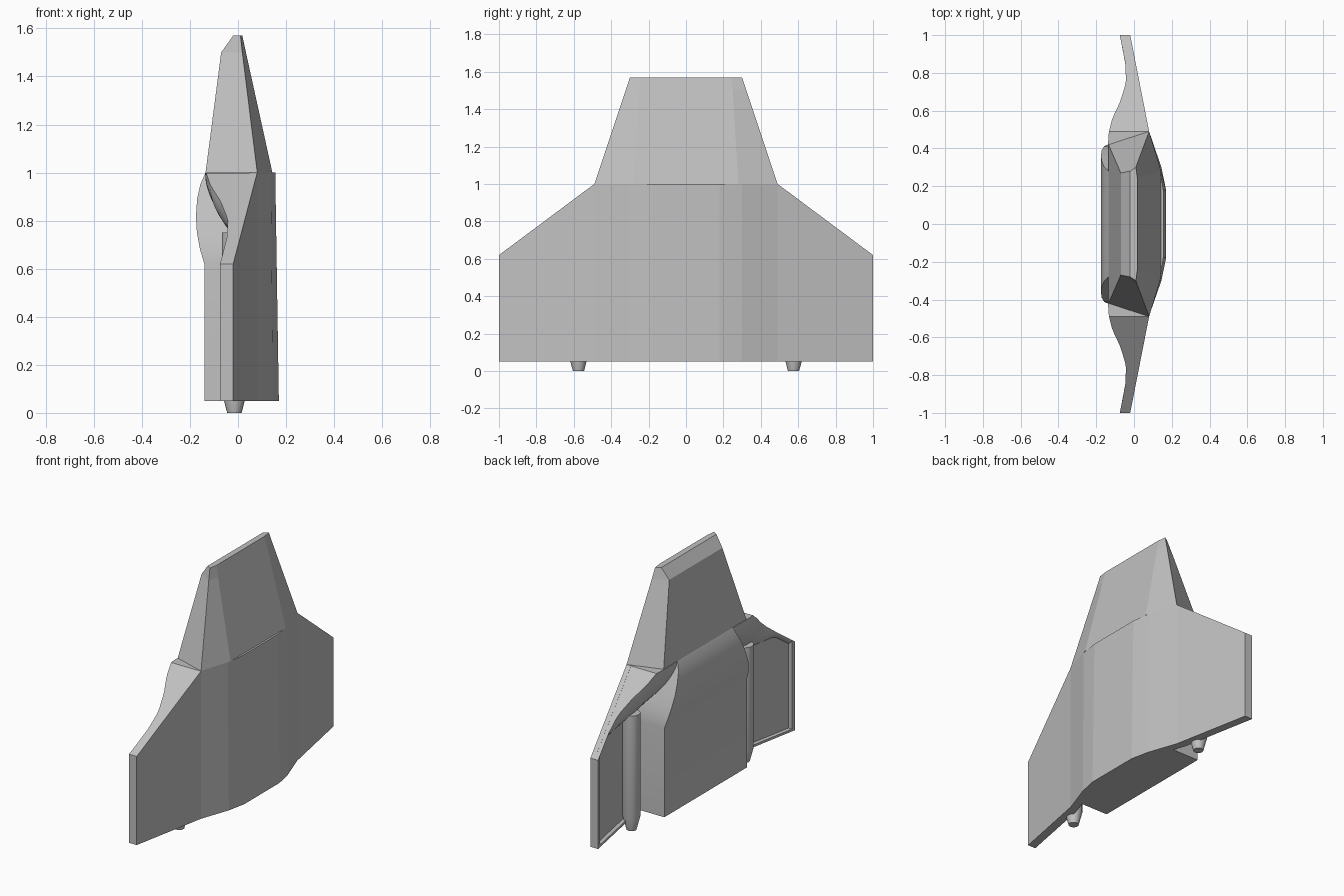
import bpy, bmesh, math

cube = bpy.data.objects.get("Cube")
if cube:
    bpy.data.objects.remove(cube, do_unlink=True)

grey = bpy.data.materials.new("plain_grey")
grey.use_nodes = True
colour = (0.53, 0.53, 0.53, 1)
grey.diffuse_color = colour
grey.node_tree.nodes["Principled BSDF"].inputs["Base Color"].default_value = colour


def loft(name, rings, smooth=None):
    """Solid through a row of matching rings, closed at both ends."""
    bm = bmesh.new()
    loops = [[bm.verts.new(p) for p in ring] for ring in rings]
    n = len(loops[0])
    for a, b in zip(loops, loops[1:]):
        for i in range(n):
            j = (i + 1) % n
            bm.faces.new((a[i], a[j], b[j], b[i]))
    bm.faces.new(loops[0])
    bm.faces.new(loops[-1])
    bmesh.ops.recalc_face_normals(bm, faces=bm.faces)
    mesh = bpy.data.meshes.new(name)
    bm.to_mesh(mesh)
    bm.free()
    mesh.materials.append(grey)
    obj = bpy.data.objects.new(name, mesh)
    bpy.context.collection.objects.link(obj)
    if smooth:
        bpy.ops.object.select_all(action='DESELECT')
        obj.select_set(True)
        bpy.context.view_layer.objects.active = obj
        bpy.ops.object.shade_smooth_by_angle(angle=math.radians(smooth))
    return obj


def along(points, y):
    """Straight-line lookup in a list of (y, value) pairs."""
    y = abs(y)
    for (a, u), (b, v) in zip(points, points[1:]):
        if y <= b:
            return u + (v - u) * (y - a) / (b - a)
    return points[-1][1]


BOTTOM = 0.05
FRONT_LOW = [(0, .17), (.18, .17), (.3, .145), (.5, .075), (1, -.02)]
FRONT_HIGH = [(0, .155), (.18, .155), (.3, .137), (.49, .08), (1, -.02)]
OUTLINE = [(0, 1), (.49, 1), (1, .62)]
FLARE = [(0, -.135), (.42, -.137), (.48, -.135), (.56, -.115),
         (.65, -.072), (.75, -.042), (.85, -.046), (1, -.075)]


def slab(name, stations, thick, top=None):
    """Curved plate following the front surface."""
    rings = []
    for y in stations:
        low, high = along(FRONT_LOW, y), along(FRONT_HIGH, y)
        back = min(low - thick, .08)
        z = top or along(OUTLINE, y)
        rings.append([(low, y, BOTTOM), (high if not top else low - .004, y, z),
                      (back, y, z), (back, y, BOTTOM)])
    return loft(name, rings)


# Front shell with its thin wings
half = [.18, .3, .49, 1]
slab("front_shell", [-y for y in reversed(half)] + half, .03)

# Central block with the bulging upper edge
block = [(BOTTOM, .42, -.14), (.62, .42, -.14), (.68, .412, -.158),
         (.75, .39, -.171), (.82, .36, -.175), (.89, .33, -.17),
         (.95, .3, -.157), (1, .28, -.135)]
loft("rear_block", [[(.085, -w, z), (.085, w, z), (x, w, z), (x, -w, z)]
                    for z, w, x in block], 30)

# Tapered upper body: height, then (half width, x) of front, side and rear corners
upper = [(1, (.28, .143), (.49, .08), (.42, -.135)),
         (1.5, (.25, .033), (.323, .018), (.27, -.07)),
         (1.57, (.24, .018), (.3, .01), (.28, -.02))]
loft("upper_body", [[(x, w, z) for w, x in corners] +
                    [(x, -w, z) for w, x in reversed(corners)]
                    for z, *corners in upper])

for side, label in ((1, "rear"), (-1, "front")):
    # Rims around the outer wing
    slab(label + "_wing_end_rim", [side * .975, side], .055)
    slab(label + "_wing_bottom_rim", [side * .42, side * .5, side], .055, .065)

    # Flowing thickening under the wing's sloping edge
    rings = []
    for i in range(25):
        y = .28 + .72 * i / 24
        top = along(OUTLINE, y) - .001
        low = min(.69, top - .03)
        inner = along(FRONT_HIGH, y) - .012
        plate = along(FRONT_LOW, y) - .03
        depth = plate - along(FLARE, y)
        ring = [(inner, side * y, low), (inner, side * y, top)]
        for k in range(11):
            t = k / 10
            ring.append((plate - depth * (1 - t * t), side * y,
                         top + (low - top) * t))
        rings.append(ring)
    loft(label + "_wing_flare", rings, 35)

    # Round post with a tapered foot
    post = [(0, .03), (.085, .052), (.75, .052)]
    loft(label + "_post",
         [[(-.015 + r * math.cos(math.tau * k / 20),
            side * .575 + r * math.sin(math.tau * k / 20), z)
           for k in range(20)] for z, r in post], 22)
